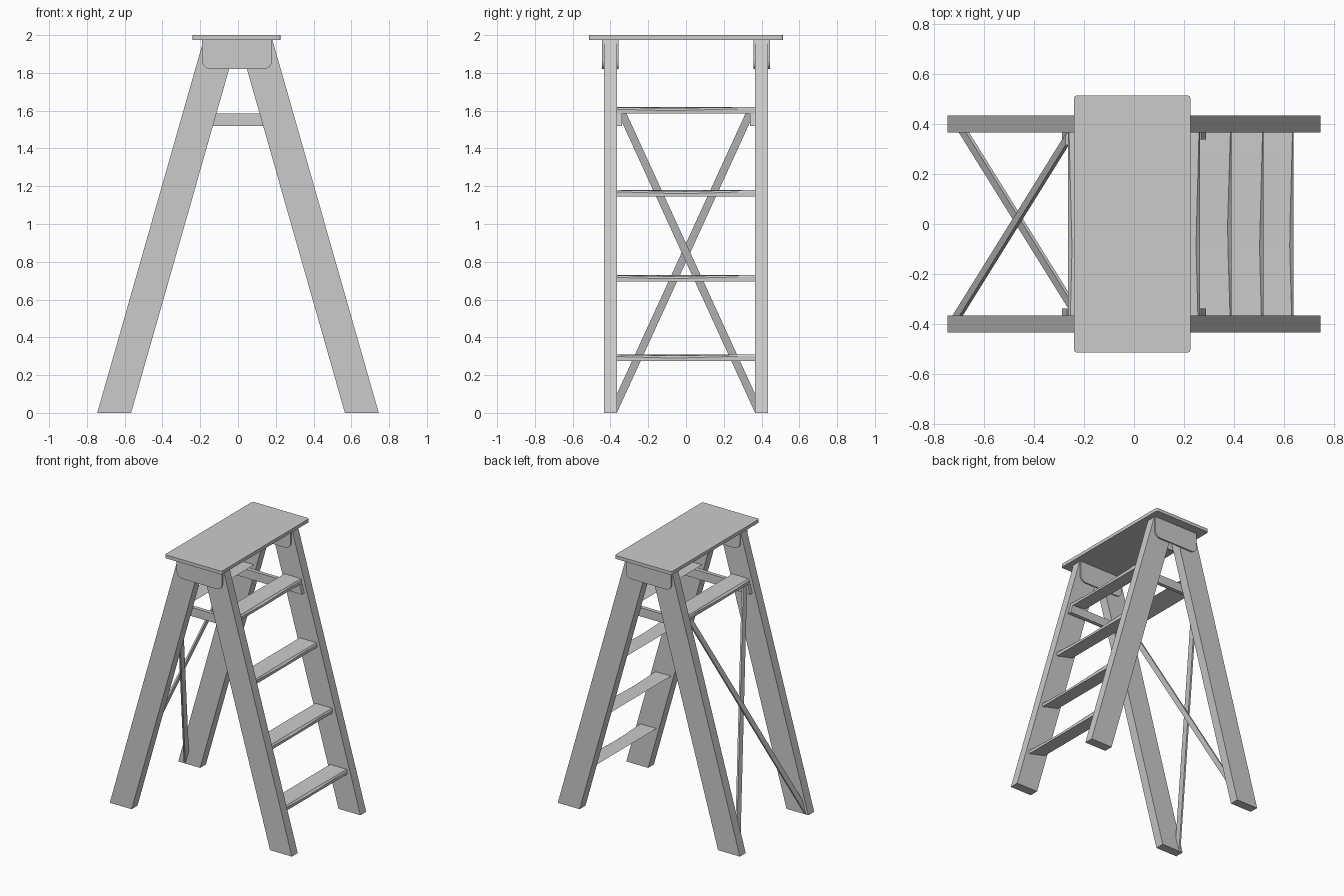
import bpy
import bmesh
import math
import random

random.seed(4)
if "Cube" in bpy.data.objects:
    bpy.data.objects.remove(bpy.data.objects["Cube"], do_unlink=True)

grey = bpy.data.materials.new("plain grey")
grey.use_nodes = True
grey.diffuse_color = (0.6, 0.6, 0.6, 1)
bsdf = next(n for n in grey.node_tree.nodes if n.type == "BSDF_PRINCIPLED")
bsdf.inputs["Base Color"].default_value = grey.diffuse_color

SLOPE = 0.285      # lean of the legs
FOOT = 0.745       # outer edge of a leg on the floor
LEG_IN, LEG_OUT = 0.366, 0.434
TOP_Z = 1.975


def outer(z):
    return FOOT - SLOPE * z


def finish(name, bm):
    bmesh.ops.recalc_face_normals(bm, faces=bm.faces)
    mesh = bpy.data.meshes.new(name)
    bm.to_mesh(mesh)
    bm.free()
    mesh.materials.append(grey)
    obj = bpy.data.objects.new(name, mesh)
    bpy.context.collection.objects.link(obj)
    return obj


def prism(name, start, end):
    """Solid between two matching outlines."""
    bm = bmesh.new()
    a = [bm.verts.new(p) for p in start]
    b = [bm.verts.new(p) for p in end]
    bm.faces.new(a)
    bm.faces.new(b)
    n = len(a)
    for i in range(n):
        j = (i + 1) % n
        bm.faces.new((a[i], a[j], b[j], b[i]))
    return finish(name, bm)


def side_panel(name, outline, y0, y1):
    """Extrude an x, z outline along y."""
    return prism(name, [(x, y0, z) for x, z in outline],
                 [(x, y1, z) for x, z in outline])


def arc(cx, cy, r, start, steps=6):
    angles = [math.radians(start + 90 * i / steps) for i in range(steps + 1)]
    return [(cx + r * math.cos(a), cy + r * math.sin(a)) for a in angles]


def tread(name, z, side=1, segments=8):
    """Board with a worn front edge, most worn near its middle."""
    bm = bmesh.new()
    worn_at = random.uniform(-0.12, 0.12)
    rings = []
    for i in range(segments + 1):
        y = LEG_IN * (2 * i / segments - 1)
        span = LEG_IN - math.copysign(worn_at, y - worn_at) * (1 if y > worn_at else -1)
        wear = max(0, 1 - abs(y - worn_at) / (LEG_IN + abs(worn_at)))
        front = outer(z) - 0.02
        back = front - 0.14
        dip = 0.012 * wear
        ring = [(front, z - 0.035), (front, z - 0.008 - dip),
                (front - 0.004 - dip, z - dip * 0.6), (back, z)]
        rings.append([bm.verts.new((side * x, y, h)) for x, h in ring])
    for a, b in zip(rings, rings[1:]):
        for k in range(4):
            m = (k + 1) % 4
            bm.faces.new((a[k], a[m], b[m], b[k]))
    bm.faces.new(rings[0])
    bm.faces.new(rings[-1])
    return finish(name, bm)


# Four leaning legs, with plates and a tie bar at each end
leg_width = 0.179
for end, sy in (("front", -1), ("back", 1)):
    for hand, sx in (("left", 1), ("right", -1)):
        top = outer(TOP_Z)
        leg = [(sx * FOOT, 0), (sx * top, TOP_Z),
               (sx * (top - leg_width), TOP_Z), (sx * (FOOT - leg_width), 0)]
        side_panel(f"{end}_{hand}_leg", leg, sy * LEG_IN, sy * LEG_OUT)

    r, low = 0.045, 1.82
    plate = ([(0.18, TOP_Z), (-0.19, TOP_Z)]
             + arc(-0.19 + r, low + r, r, 180) + arc(0.18 - r, low + r, r, 270))
    side_panel(f"{end}_outer_plate", plate, sy * LEG_OUT, sy * 0.445)
    side_panel(f"{end}_inner_plate", plate, sy * 0.357, sy * LEG_IN)

    bar_low, bar_high = 1.52, 1.585
    bar = [(s * (outer(h) - 0.025), h)
           for s, h in ((-1, bar_low), (1, bar_low), (1, bar_high), (-1, bar_high))]
    side_panel(f"{end}_tie_bar", bar, sy * 0.338, sy * LEG_IN)

# Treads up the left side, and a matching board on the right
for n, height in enumerate((0.31, 0.73, 1.18, 1.62)):
    tread(f"tread_{n + 1}", height)
tread("rear_board", 1.62, side=-1)

# Crossed braces lying in the plane of the right legs
brace = [(LEG_IN, 0), (LEG_IN, 0.1), (-0.315, 1.585), (-0.36, 1.585)]
for name, sy, foot in (("outer_brace", -1, 0.725), ("inner_brace", 1, 0.70)):
    layers = [[(-f + SLOPE * z, sy * y, z) for y, z in brace]
              for f in (foot, foot - 0.013)]
    prism(name, *layers)

# Top board with small rounded corners
x0, x1, y0, y1, r = -0.24, 0.225, -0.513, 0.513, 0.012
board = (arc(x1 - r, y1 - r, r, 0, 3) + arc(x0 + r, y1 - r, r, 90, 3)
         + arc(x0 + r, y0 + r, r, 180, 3) + arc(x1 - r, y0 + r, r, 270, 3))
prism("top_board", [(x, y, TOP_Z) for x, y in board], [(x, y, 2) for x, y in board])
